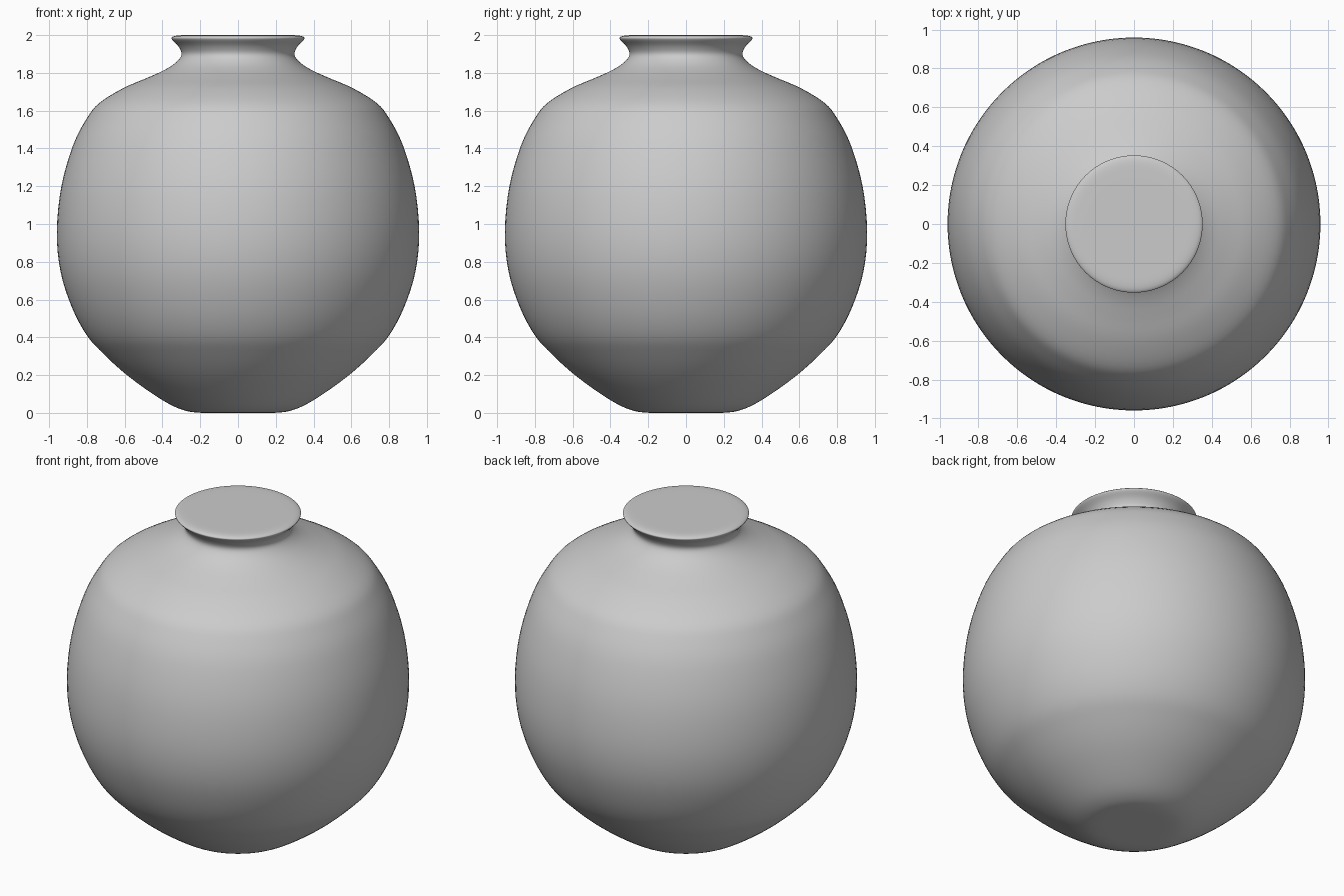
import bpy, bmesh, math
from mathutils import Vector

if "Cube" in bpy.data.objects:
    bpy.data.objects.remove(bpy.data.objects["Cube"])

# Half profile of the jar (radius, height), base centre to closed top centre
PROFILE = [(0, 0), (0.12, 0), (0.22, 0.002), (0.29, 0.015), (0.37, 0.05), (0.48, 0.12),
           (0.60, 0.21), (0.71, 0.31), (0.80, 0.41), (0.88, 0.56), (0.94, 0.75),
           (0.959, 0.96), (0.935, 1.20), (0.872, 1.42), (0.80, 1.56), (0.735, 1.64),
           (0.61, 1.718), (0.49, 1.77), (0.40, 1.81), (0.335, 1.85), (0.299, 1.895),
           (0.315, 1.94), (0.35, 1.977), (0.348, 1.99), (0.32, 1.998), (0.26, 2.0),
           (0.12, 2.0), (0, 2.0)]
SIDES, STEPS = 128, 4


def smooth_profile(points):
    """Catmull-Rom curve through the profile points."""
    pts = [Vector(p) for p in points]
    pts = [pts[0] * 2 - pts[1]] + pts + [pts[-1] * 2 - pts[-2]]
    out = []
    for a, b, c, d in zip(pts, pts[1:], pts[2:], pts[3:]):
        for i in range(STEPS):
            t = i / STEPS
            out.append(0.5 * (2 * b + (c - a) * t + (2 * a - 5 * b + 4 * c - d) * t * t
                              + (3 * b - a - 3 * c + d) * t ** 3))
    out.append(pts[-2])
    return out


# Lathe the profile around the z axis
bm = bmesh.new()
verts = [bm.verts.new((max(p.x, 0), 0, min(max(p.y, 0), 2))) for p in smooth_profile(PROFILE)]
edges = [bm.edges.new(pair) for pair in zip(verts, verts[1:])]
bmesh.ops.spin(bm, geom=verts + edges, cent=(0, 0, 0), axis=(0, 0, 1),
               angle=math.tau, steps=SIDES, use_duplicate=False)
bmesh.ops.remove_doubles(bm, verts=bm.verts, dist=0.0001)
bmesh.ops.recalc_face_normals(bm, faces=bm.faces)
mesh = bpy.data.meshes.new("jar_body")
bm.to_mesh(mesh)
bm.free()
jar = bpy.data.objects.new("jar_body", mesh)
bpy.context.collection.objects.link(jar)
mesh.shade_smooth()
